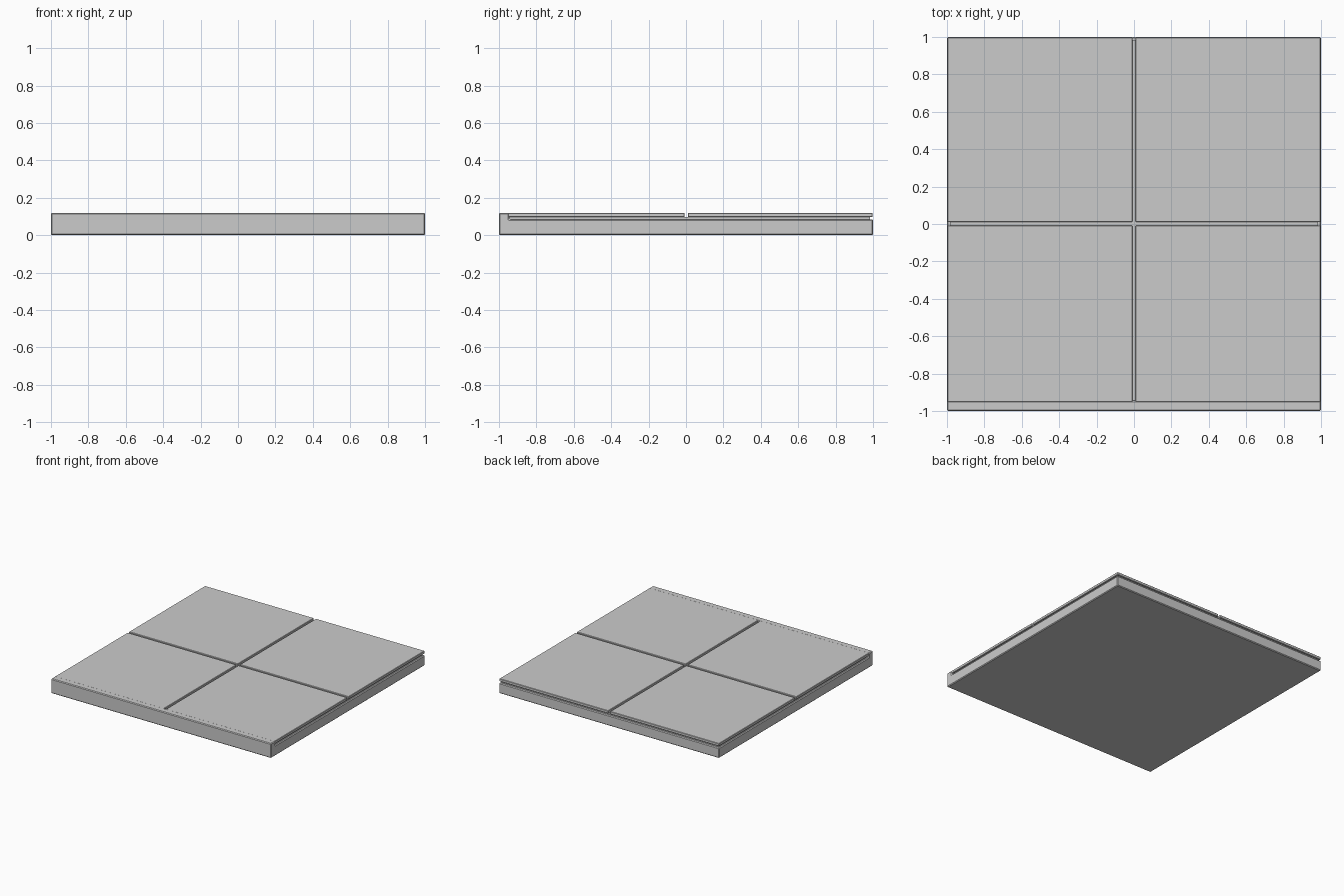
import bpy, bmesh

if "Cube" in bpy.data.objects:
    bpy.data.objects.remove(bpy.data.objects["Cube"])

H = 0.12         # overall height
BASE = 0.085     # top of slab behind the front lip
BED = 0.097      # top of the recessed bedding layer
LIP = -0.945     # back face of the front lip


def finish(name, bm, bevel=0.0):
    bmesh.ops.recalc_face_normals(bm, faces=bm.faces)
    me = bpy.data.meshes.new(name)
    bm.to_mesh(me)
    bm.free()
    ob = bpy.data.objects.new(name, me)
    bpy.context.collection.objects.link(ob)
    if bevel:
        mod = ob.modifiers.new("Bevel", 'BEVEL')
        mod.width = bevel
        mod.segments = 1
        mod.limit_method = 'ANGLE'
    return ob


def slab(name, profile, x0, x1, bevel=0.0):
    """Extrude a (y, z) profile from x0 to x1."""
    bm = bmesh.new()
    face = bm.faces.new([bm.verts.new((x0, y, z)) for y, z in profile])
    ext = bmesh.ops.extrude_face_region(bm, geom=[face])
    verts = [v for v in ext['geom'] if isinstance(v, bmesh.types.BMVert)]
    bmesh.ops.translate(bm, verts=verts, vec=(x1 - x0, 0, 0))
    return finish(name, bm, bevel)


def rect(y0, y1, z0, z1):
    return [(y0, z0), (y1, z0), (y1, z1), (y0, z1)]


# slab with raised front lip
slab("base_slab", [(-1, 0), (1, 0), (1, BASE), (LIP, BASE), (LIP, H), (-1, H)],
     -1, 1, 0.006)

# recessed bedding under the tiles
slab("bedding_layer", rect(LIP, 0.985, BASE - 0.005, BED), -0.985, 0.985)

# four top tiles separated by narrow joints
for row, (y0, y1) in (("front", (LIP - 0.008, -0.007)), ("back", (0.01, 0.998))):
    for side, (x0, x1) in (("left", (-0.998, -0.009)), ("right", (0.009, 0.998))):
        slab(f"tile_{row}_{side}", rect(y0, y1, BED, H), x0, x1, 0.003)
